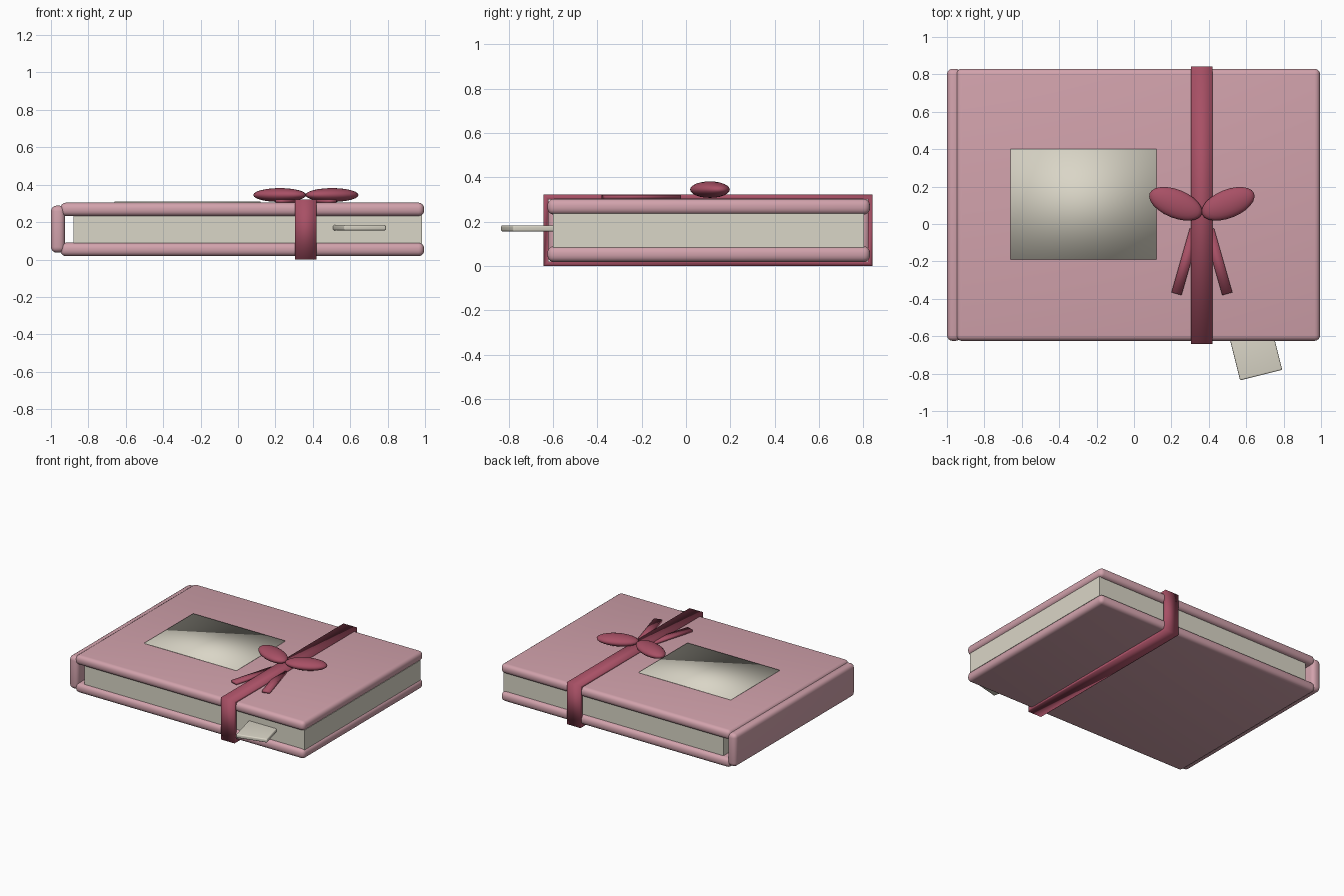
import bpy, bmesh, math

if "Cube" in bpy.data.objects:
    bpy.data.objects.remove(bpy.data.objects["Cube"])


def material(name, rgb):
    m = bpy.data.materials.new(name)
    m.diffuse_color = (*rgb, 1)
    m.use_nodes = True
    m.node_tree.nodes["Principled BSDF"].inputs["Base Color"].default_value = m.diffuse_color
    return m


PINK = material("dusty pink", (0.64, 0.36, 0.41))
RED = material("ribbon red", (0.39, 0.08, 0.13))
CREAM = material("paper cream", (0.70, 0.67, 0.57))


def finish(name, bm, mat, loc=(0, 0, 0), turn=0, angle=None):
    """Make an object; angle=None means smooth everywhere."""
    bmesh.ops.recalc_face_normals(bm, faces=bm.faces)
    me = bpy.data.meshes.new(name)
    bm.to_mesh(me)
    bm.free()
    me.materials.append(mat)
    ob = bpy.data.objects.new(name, me)
    ob.location = loc
    ob.rotation_euler.z = math.radians(turn)
    bpy.context.collection.objects.link(ob)
    for p in me.polygons:
        p.use_smooth = True
    if angle is not None:
        bpy.ops.object.select_all(action='DESELECT')
        ob.select_set(True)
        bpy.context.view_layer.objects.active = ob
        bpy.ops.object.shade_smooth_by_angle(angle=math.radians(angle))
    return ob


def box(name, x, y, z, mat, bevel=0, turn=0, angle=None):
    """Box from (min, max) pairs, with optional rounded edges."""
    bm = bmesh.new()
    bmesh.ops.create_cube(bm, size=1)
    bmesh.ops.scale(bm, vec=(x[1] - x[0], y[1] - y[0], z[1] - z[0]), verts=bm.verts)
    if bevel:
        bmesh.ops.bevel(bm, geom=bm.edges[:], offset=bevel, segments=4,
                        profile=0.5, affect='EDGES')
    loc = [(a + b) / 2 for a, b in (x, y, z)]
    return finish(name, bm, mat, loc, turn, angle)


# Covers, spine and page block
for name, z in (("bottom_cover", (0.018, 0.09)), ("top_cover", (0.232, 0.304))):
    box(name, (-0.95, 0.995), (-0.625, 0.83), z, PINK, 0.03, angle=35)
box("spine", (-1.0, -0.925), (-0.625, 0.83), (0.037, 0.288), PINK, 0.03, angle=35)
box("page_block", (-0.88, 0.985), (-0.60, 0.802), (0.085, 0.237), CREAM, angle=30)

# Cover label, and a loose page tab sticking out of the front
box("cover_label", (-0.66, 0.12), (-0.19, 0.40), (0.301, 0.309), CREAM)
box("page_tab", (0.53, 0.762), (-0.812, -0.532), (0.156, 0.184), CREAM, 0.008, turn=14, angle=35)

# Ribbon band: rectangular loop wrapped around the book
bm = bmesh.new()
rings = []
for x in (0.305, 0.42):
    for inset in (0, 0.022):
        y0, y1, z0, z1 = -0.642 + inset, 0.842 - inset, inset, 0.322 - inset
        rings.append([bm.verts.new((x, y, z)) for y, z in
                      ((y0, z0), (y1, z0), (y1, z1), (y0, z1))])
for a, b in ((0, 1), (1, 3), (3, 2), (2, 0)):
    for i in range(4):
        j = (i + 1) % 4
        bm.faces.new((rings[a][i], rings[a][j], rings[b][j], rings[b][i]))
finish("ribbon_band", bm, RED)

# Bow: mirrored loops and tails
for side, s in (("left", -1), ("right", 1)):
    bm = bmesh.new()
    bmesh.ops.create_uvsphere(bm, u_segments=24, v_segments=12, radius=1)
    bmesh.ops.scale(bm, vec=(0.15, 0.076, 0.037), verts=bm.verts)
    finish("bow_loop_" + side, bm, RED, (0.363 + s * 0.14, 0.108, 0.345), s * 22)
    cx = 0.363 + s * 0.087
    box("bow_tail_" + side, (cx - 0.028, cx + 0.028), (-0.38, -0.025),
        (0.303, 0.321), RED, turn=s * 16)
